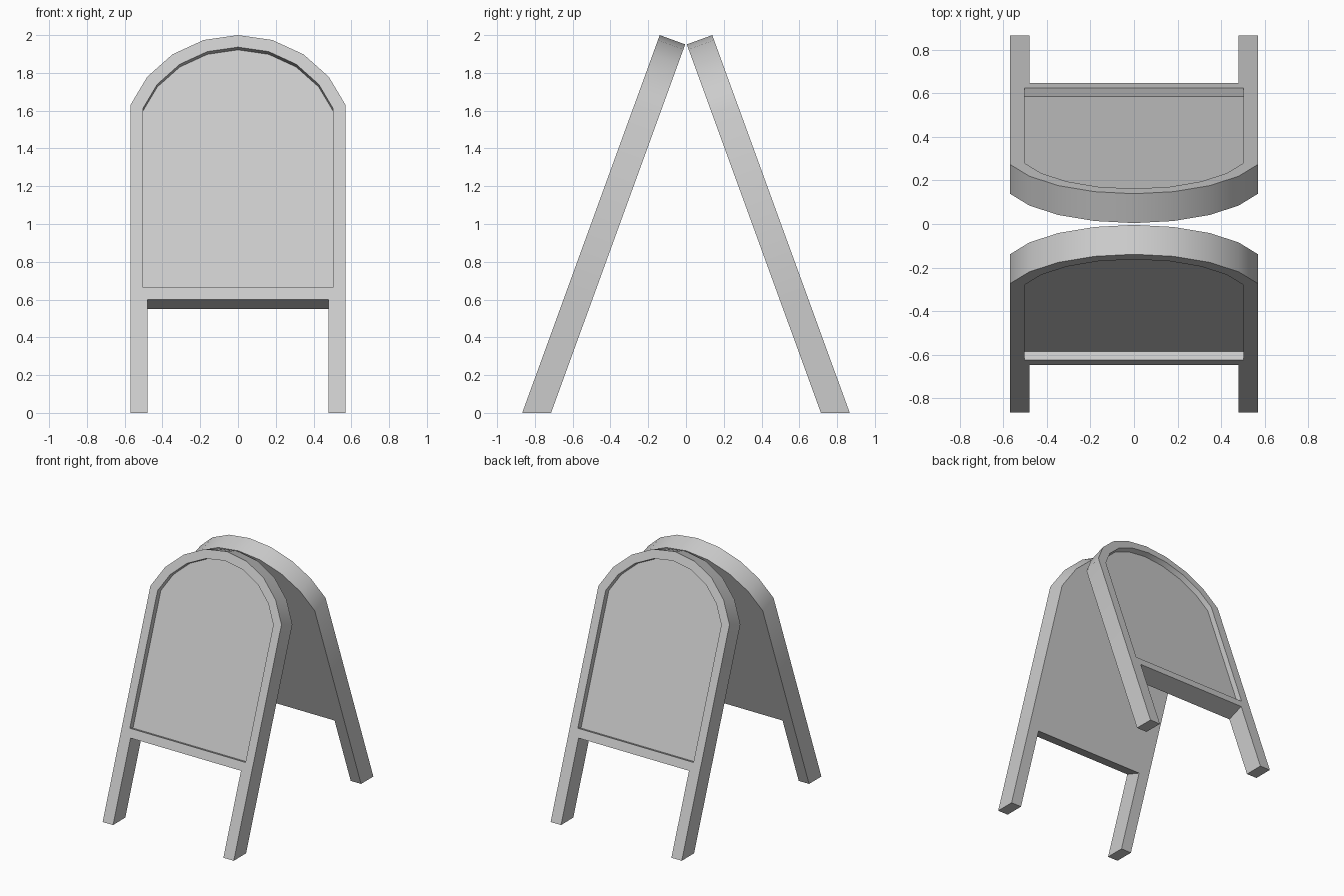
import bpy, bmesh
from math import radians, sin, cos, tan, asin, pi
from mathutils import Vector

if "Cube" in bpy.data.objects:
    bpy.data.objects.remove(bpy.data.objects["Cube"])

LEAN = radians(20)
FOOT_Y = -0.867       # outer toe of the front board
HALF_W, LEG_IN = 0.57, 0.48
RAIL_Z = 0.60         # underside of the lower rail on the outer face
THICK, BORDER, RECESS = 0.1435, 0.067, 0.043
ARCH_R, ARCH_STEPS = 0.609, 4
INWARD = Vector((0, cos(LEAN), -sin(LEAN)))


def on_face(x, v):
    """Point on the leaning outer face, v measured up the slope."""
    return Vector((x, FOOT_Y + v * sin(LEAN), v * cos(LEAN)))


def make_board(name, turn):
    bm = bmesh.new()
    rail = RAIL_Z / cos(LEAN)
    centre = 2.0 / cos(LEAN) - ARCH_R
    half = asin(HALF_W / ARCH_R)

    # arched panel outline
    outline = [(-HALF_W, rail), (-LEG_IN, rail), (LEG_IN, rail), (HALF_W, rail)]
    for i in range(ARCH_STEPS, -ARCH_STEPS - 1, -1):
        a = half * i / ARCH_STEPS
        outline.append((ARCH_R * sin(a), centre + ARCH_R * cos(a)))
    vs = [bm.verts.new(on_face(*p)) for p in outline]
    bm.faces.new(vs)

    # legs below the rail
    for top_a, top_b in ((vs[0], vs[1]), (vs[2], vs[3])):
        foot = [bm.verts.new(on_face(t.co.x, 0)) for t in (top_a, top_b)]
        bm.faces.new((foot[0], foot[1], top_b, top_a))

    # thickness, with feet trimmed level on the ground
    ret = bmesh.ops.extrude_face_region(bm, geom=bm.faces[:])
    for v in ret["geom"]:
        if isinstance(v, bmesh.types.BMVert):
            v.co += INWARD * THICK
            if v.co.z < 0:
                v.co.y -= v.co.z * tan(LEAN)
                v.co.z = 0
    bmesh.ops.recalc_face_normals(bm, faces=bm.faces[:])

    # recessed writing surface on the outer side
    panel = min((f for f in bm.faces if len(f.verts) > 6),
                key=lambda f: f.calc_center_median().y)
    bmesh.ops.inset_region(bm, faces=[panel], thickness=BORDER, use_even_offset=True)
    ret = bmesh.ops.extrude_discrete_faces(bm, faces=[panel])
    inner = ret["faces"][0]
    bm.normal_update()
    # wall of the recess
    rim = [e for e in bm.edges if e.is_boundary and e not in set(inner.edges)]
    bmesh.ops.translate(bm, verts=inner.verts[:], vec=INWARD * RECESS)
    bmesh.ops.bridge_loops(bm, edges=rim + inner.edges[:])
    bmesh.ops.recalc_face_normals(bm, faces=bm.faces[:])

    mesh = bpy.data.meshes.new(name)
    bm.to_mesh(mesh)
    bm.free()
    ob = bpy.data.objects.new(name, mesh)
    bpy.context.collection.objects.link(ob)
    ob.rotation_euler.z = turn
    bpy.ops.object.select_all(action='DESELECT')
    ob.select_set(True)
    bpy.context.view_layer.objects.active = ob
    bpy.ops.object.shade_smooth_by_angle(angle=radians(30))
    return ob


make_board("front_board", 0)
make_board("back_board", pi)
